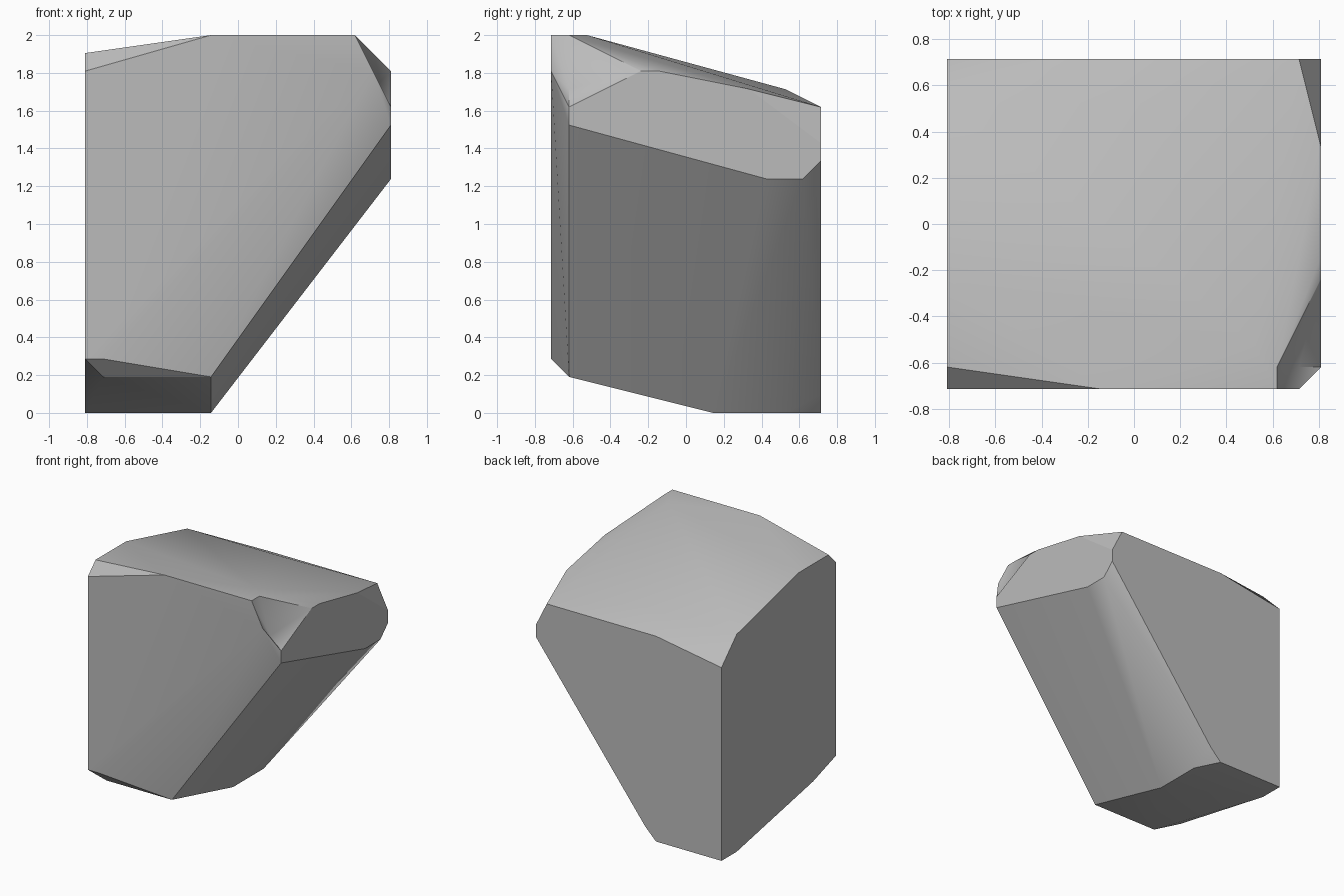
import bpy
import bmesh
import math
from mathutils import Vector

default_cube = bpy.data.objects.get("Cube")
if default_cube:
    bpy.data.objects.remove(default_cube, do_unlink=True)

# The boulder sits on a whole-number grid, WIDTH x DEPTH x HEIGHT cells
WIDTH, DEPTH, HEIGHT = 17, 15, 21
CELL = 2 / HEIGHT


def place(x, y, z):
    """Turn a grid position into a centred position standing on the ground."""
    return Vector((x - WIDTH / 2, y - DEPTH / 2, z)) * CELL


# Outline corners of each flat side, given in that side's own plane
front_outline = [(0, 3), (1, 3), (16, 19), (15, 21), (7, 21), (0, 19)]
back_outline = [(0, 0), (6, 0), (7, 1), (17, 14), (17, 15), (16, 17), (6, 17), (0, 16)]
left_outline = [(3, 2), (8, 1), (13, 0), (13, 18), (5, 20), (1, 20)]
right_outline = [(1, 16), (12, 13), (14, 13), (11, 18), (6, 19), (5, 19), (1, 17)]
# Corners on the sloping underside and crown
base_corners = [(1, 1, 2), (7, 1, 2), (7, 9, 0), (7, 13, 0)]
crown_corners = [(15, 1, 21), (14, 2, 21), (9, 13, 18)]

corners = [(x, 0, z) for x, z in front_outline]
corners += [(x, DEPTH, z) for x, z in back_outline]
corners += [(0, y, z) for y, z in left_outline]
corners += [(WIDTH, y, z) for y, z in right_outline]
corners += base_corners + crown_corners

# Wrap the corners in a closed faceted skin
bm = bmesh.new()
for corner in corners:
    bm.verts.new(place(*corner))
hull = bmesh.ops.convex_hull(bm, input=list(bm.verts))
loose = {v for v in hull["geom_interior"] + hull["geom_unused"]
         if isinstance(v, bmesh.types.BMVert)}
bmesh.ops.delete(bm, geom=list(loose), context="VERTS")

# Chipped shoulder: the facets between these corners sink to a shallow dent
chip_rim = [place(*c) for c in ((15, 0, 21), (15, 1, 21), (16, 0, 19),
                                (17, 1, 17), (17, 5, 19))]


def on_rim(vert):
    return any((vert.co - p).length < CELL / 10 for p in chip_rim)


chipped = [f for f in bm.faces if all(on_rim(v) for v in f.verts)]
if chipped:
    bmesh.ops.delete(bm, geom=chipped, context="FACES")
    dent = bm.verts.new(place(16, 1, 18))
    for edge in [e for e in bm.edges if e.is_boundary]:
        bm.faces.new((*edge.verts, dent))

# Merge coplanar triangles into clean facets
bmesh.ops.dissolve_limit(bm, angle_limit=math.radians(1),
                         verts=list(bm.verts), edges=list(bm.edges))
bmesh.ops.recalc_face_normals(bm, faces=list(bm.faces))

mesh = bpy.data.meshes.new("boulder")
bm.to_mesh(mesh)
bm.free()
boulder = bpy.data.objects.new("boulder", mesh)
bpy.context.collection.objects.link(boulder)

# Plain stone grey
stone = bpy.data.materials.new("stone_grey")
stone.use_nodes = True
grey = (0.5, 0.5, 0.5, 1)
stone.diffuse_color = grey
stone.node_tree.nodes["Principled BSDF"].inputs["Base Color"].default_value = grey
mesh.materials.append(stone)

# Soft facets with crisp main edges
bpy.context.view_layer.objects.active = boulder
boulder.select_set(True)
bpy.ops.object.shade_smooth_by_angle(angle=math.radians(30))
